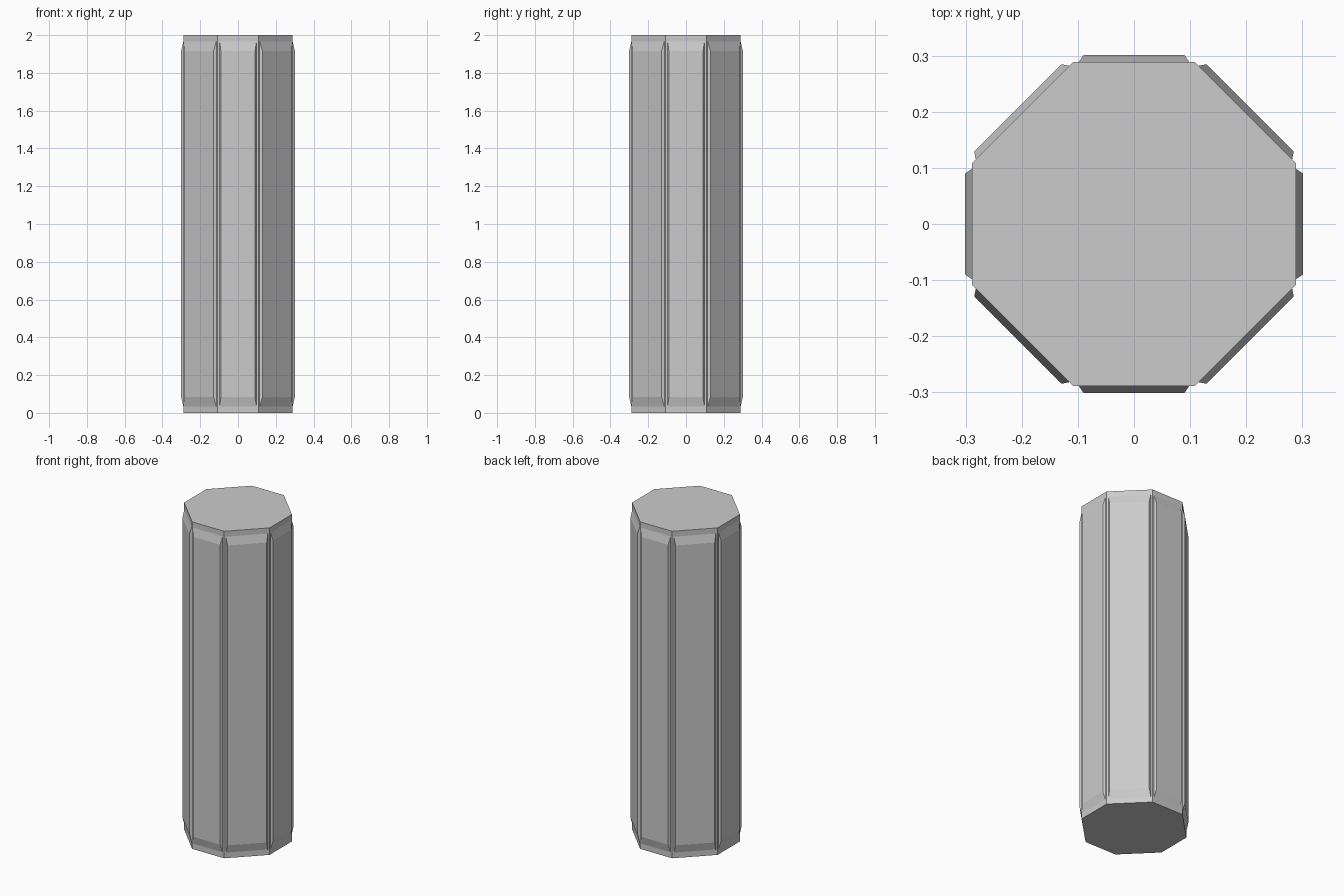
import bpy, bmesh

if "Cube" in bpy.data.objects:
    bpy.data.objects.remove(bpy.data.objects["Cube"])

HEIGHT = 2.0
A, B = 0.289, 0.108   # half-width of the column, half-length of its four axis sides

bm = bmesh.new()

# Octagonal shaft
outline = [(A, -B), (A, B), (B, A), (-B, A), (-A, B), (-A, -B), (-B, -A), (B, -A)]
base = bm.faces.new([bm.verts.new((x, y, 0)) for x, y in outline])
ext = bmesh.ops.extrude_face_region(bm, geom=[base], use_keep_orig=True)
top_verts = [g for g in ext["geom"] if isinstance(g, bmesh.types.BMVert)]
bmesh.ops.translate(bm, vec=(0, 0, HEIGHT), verts=top_verts)
bmesh.ops.recalc_face_normals(bm, faces=bm.faces)
bm.normal_update()
sides = [f for f in bm.faces if abs(f.normal.z) < 0.1]


def inset_panels(thickness, depth, margin):
    """Inset every side face, then set its distance from the column ends."""
    bmesh.ops.inset_individual(bm, faces=sides, thickness=thickness,
                               depth=depth, use_even_offset=True)
    for f in sides:
        for v in f.verts:
            v.co.z = HEIGHT - margin if v.co.z > HEIGHT / 2 else margin


# Raised bevelled panel on each side, leaving grooves at the corners
inset_panels(0.010, 0.0, 0.034)
inset_panels(0.008, 0.012, 0.083)

bm.normal_update()
mesh = bpy.data.meshes.new("octagonal_column")
bm.to_mesh(mesh)
bm.free()
obj = bpy.data.objects.new("octagonal_column", mesh)
bpy.context.collection.objects.link(obj)
